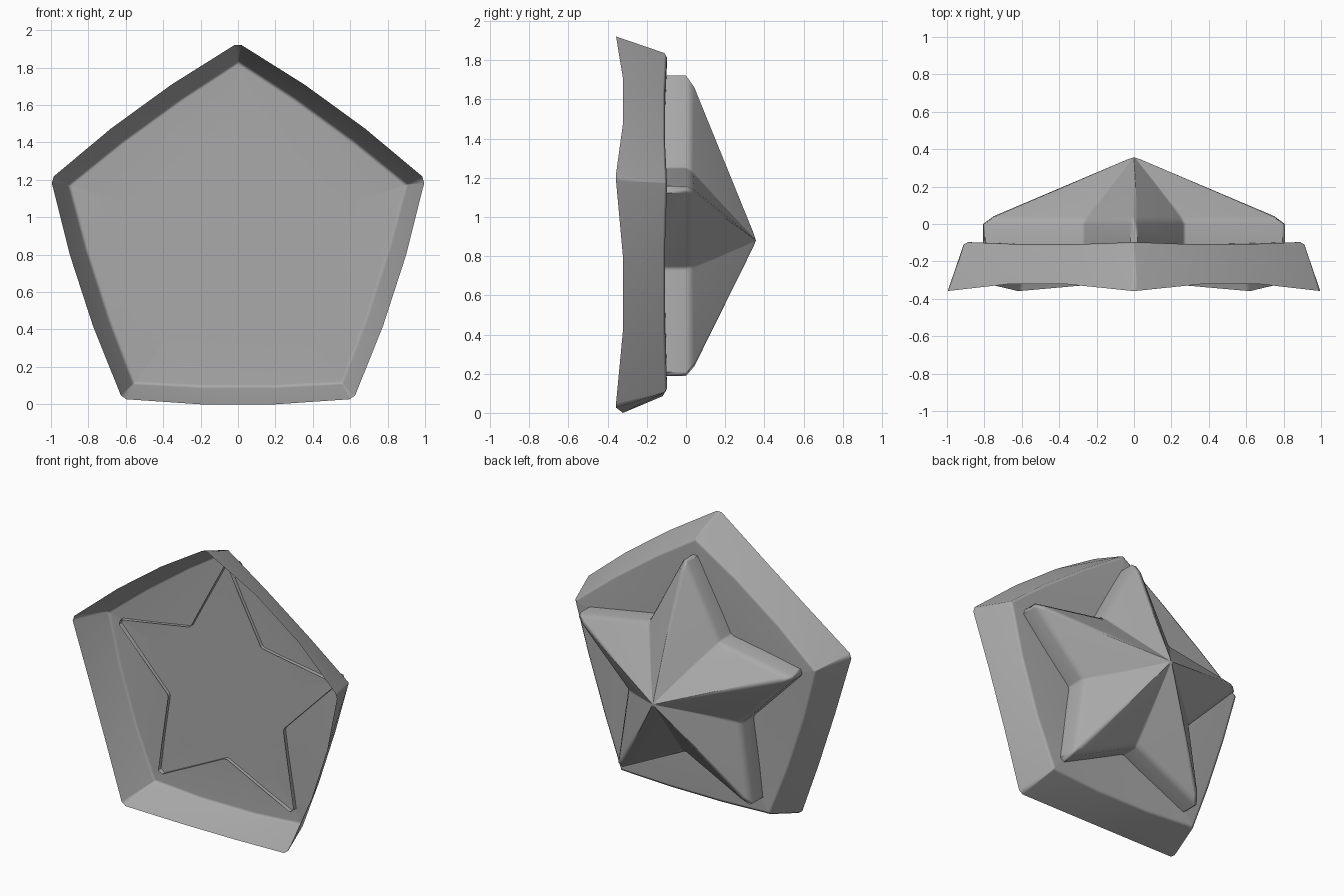
import bpy
import bmesh
from math import sin, cos, radians

cube = bpy.data.objects.get("Cube")
if cube:
    bpy.data.objects.remove(cube, do_unlink=True)

CENTRE_Z = 0.88

grey = bpy.data.materials.new("mid_grey")
grey.use_nodes = True
grey.diffuse_color = (0.4, 0.4, 0.4, 1)
grey.node_tree.nodes["Principled BSDF"].inputs["Base Color"].default_value = (0.4, 0.4, 0.4, 1)


def five_fold(sector):
    """Repeat (across, up, depth) points five times around the centre."""
    ring = []
    for k in range(5):
        a = radians(72 * k)
        for u, v, y in sector:
            ring.append((u * cos(a) - v * sin(a), y, CENTRE_Z + u * sin(a) + v * cos(a)))
    return ring


def mix(a, b, t):
    return [tuple(p + (q - p) * t for p, q in zip(m, n)) for m, n in zip(a, b)]


def loft(name, sectors, peak=None):
    """Skin rings in order, then close with a peak or a flat cap."""
    bm = bmesh.new()
    rings = [[bm.verts.new(p) for p in five_fold(s)] for s in sectors]
    count = len(rings[0])
    for a, b in zip(rings, rings[1:]):
        for i in range(count):
            j = (i + 1) % count
            bm.faces.new((a[i], a[j], b[j], b[i]))
    last = rings[-1]
    if peak is None:
        bm.faces.new(last)
    else:
        tip = bm.verts.new((0, peak, CENTRE_Z))
        for i in range(count):
            bm.faces.new((last[i], last[(i + 1) % count], tip))
    bmesh.ops.recalc_face_normals(bm, faces=bm.faces)
    # The outside is the side that looks backwards
    bm.faces.ensure_lookup_table()
    if bm.faces[-1].normal.y < 0:
        bmesh.ops.reverse_faces(bm, faces=bm.faces)
    mesh = bpy.data.meshes.new(name)
    bm.to_mesh(mesh)
    bm.free()
    mesh.materials.append(grey)
    obj = bpy.data.objects.new(name, mesh)
    bpy.context.collection.objects.link(obj)
    bpy.ops.object.select_all(action='DESELECT')
    obj.select_set(True)
    bpy.context.view_layer.objects.active = obj
    bpy.ops.object.shade_smooth_by_angle(angle=radians(60))
    weighted = obj.modifiers.new("Even shading", 'WEIGHTED_NORMAL')
    weighted.keep_sharp = True


def side(corner, corner_y, middle, middle_y):
    """One bowed side of the pentagon, left corner to right corner."""
    (cx, cz), (mx, mz) = corner, middle
    return [(-cx, cz, corner_y), (-mx, mz, middle_y), (mx, mz, middle_y), (cx, cz, corner_y)]


# Flared five-sided dish, open to the front
rim = side((0.597, -0.853), -0.357, (0.2, -0.88), -0.322)
floor_edge = side((0.557, -0.772), -0.097, (0.2, -0.79), -0.108)
floor_inner = [(u * 0.98, v * 0.98, y) for u, v, y in floor_edge]
floor_middle = [(u * 0.6, v * 0.6, -0.108) for u, v, y in floor_edge]
loft("pentagon_dish", [rim, mix(rim, floor_edge, 0.95), floor_inner, floor_middle])


def star_arm(tip, tip_y, notch, notch_y, half=0.018):
    """One blunt star arm followed by the notch beside it."""
    s, c = sin(radians(36)), cos(radians(36))
    h = half * 0.6
    return [(half, tip, tip_y), (-half, tip, tip_y),
            (-notch * s + h * c, notch * c + h * s, notch_y),
            (-notch * s - h * c, notch * c - h * s, notch_y)]


# Faceted star on the back, its open wall showing through the dish floor
wall_front = star_arm(0.842, -0.132, 0.46, -0.132)
wall_back = star_arm(0.842, 0.0, 0.46, 0.0)
shoulder = star_arm(0.782, 0.042, 0.43, 0.036)
peak_point = [(0, 0, 0.36)] * len(shoulder)
loft("back_star", [wall_front, wall_back, shoulder, mix(shoulder, peak_point, 0.95)], peak=0.357)
